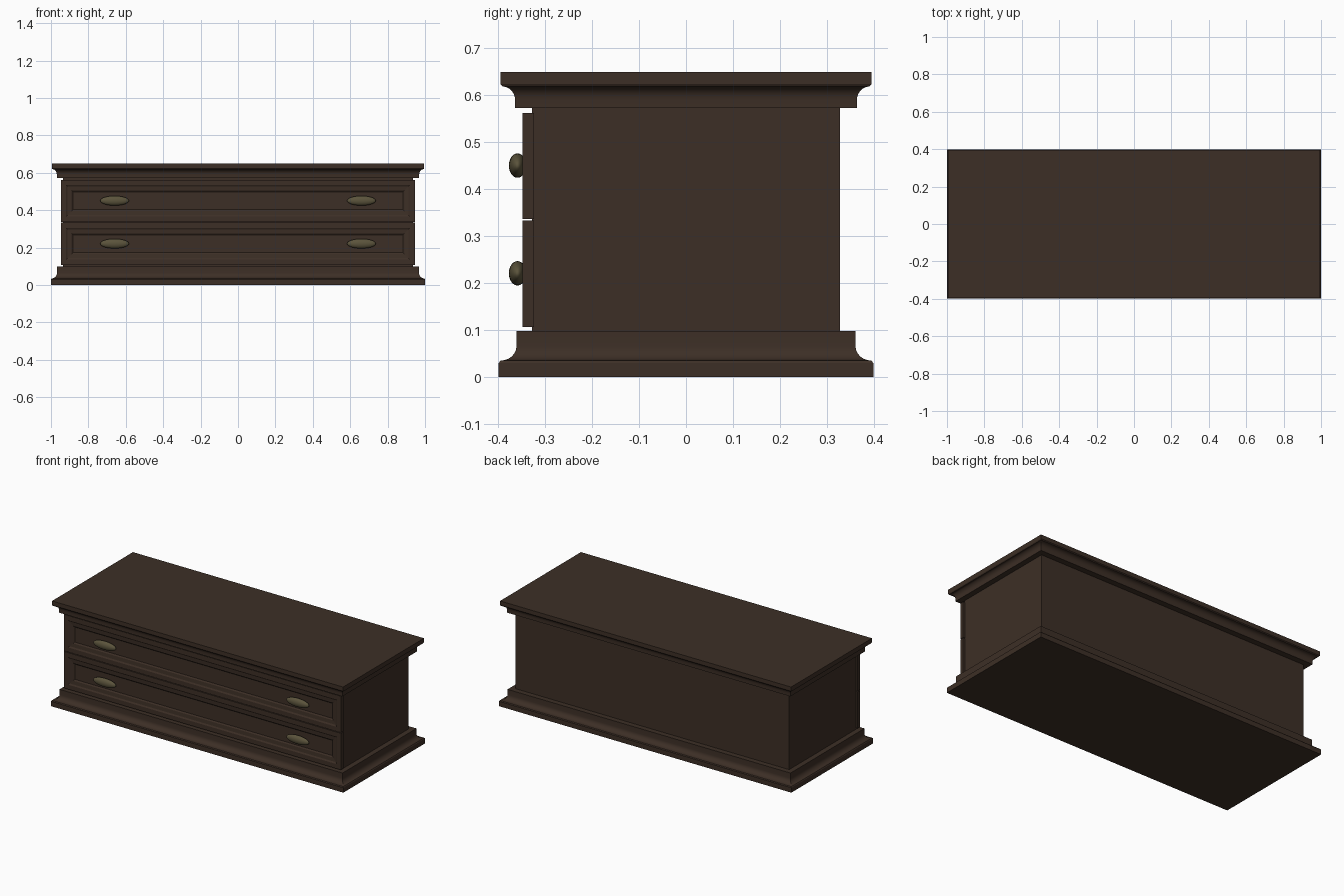
import bpy, bmesh, math

if "Cube" in bpy.data.objects:
    bpy.data.objects.remove(bpy.data.objects["Cube"])


def material(name, rgb):
    m = bpy.data.materials.new(name)
    m.diffuse_color = (*rgb, 1)
    m.use_nodes = True
    m.node_tree.nodes["Principled BSDF"].inputs["Base Color"].default_value = m.diffuse_color
    return m


WOOD = material("dark_wood", (0.046, 0.028, 0.019))
BRASS = material("aged_brass", (0.105, 0.088, 0.045))


def finish(name, bm, mat, smooth=None):
    bmesh.ops.recalc_face_normals(bm, faces=bm.faces[:])
    me = bpy.data.meshes.new(name)
    bm.to_mesh(me)
    bm.free()
    ob = bpy.data.objects.new(name, me)
    bpy.context.collection.objects.link(ob)
    me.materials.append(mat)
    if smooth:
        bpy.ops.object.select_all(action='DESELECT')
        ob.select_set(True)
        bpy.context.view_layer.objects.active = ob
        bpy.ops.object.shade_smooth_by_angle(angle=math.radians(smooth))
    return ob


def box_bm(x0, x1, y0, y1, z0, z1):
    bm = bmesh.new()
    bmesh.ops.create_cube(bm, size=1)
    for v in bm.verts:
        v.co.x = x0 if v.co.x < 0 else x1
        v.co.y = y0 if v.co.y < 0 else y1
        v.co.z = z0 if v.co.z < 0 else z1
    return bm


def moulding(name, hx, hy, profile):
    """Stack of mitred rectangles; profile holds (inset, z) from bottom to top."""
    bm = bmesh.new()
    rings = []
    for d, z in profile:
        x, y = hx - d * 0.85, hy - d
        rings.append([bm.verts.new((sx * x, sy * y, z))
                      for sx, sy in ((-1, -1), (1, -1), (1, 1), (-1, 1))])
    for a, b in zip(rings, rings[1:]):
        for i in range(4):
            j = (i + 1) % 4
            bm.faces.new((a[i], a[j], b[j], b[i]))
    bm.faces.new(rings[0][::-1])
    bm.faces.new(rings[-1])
    return finish(name, bm, WOOD, 30)


def cove(d0, z0, d1, z1, n=6):
    """Concave quarter curve, flat-ish at the (d0, z0) end and upright at (d1, z1)."""
    return [(d0 + (d1 - d0) * math.sin(t), z0 + (z1 - z0) * (1 - math.cos(t)))
            for t in (math.pi / 2 * i / n for i in range(n + 1))]


# plinth and top slab with cove mouldings
moulding("plinth", 1.0, 0.399,
         [(0, 0), (0, 0.03)] + cove(0.004, 0.035, 0.038, 0.066) + [(0.038, 0.098)])
moulding("top_slab", 0.995, 0.395,
         [(0.031, 0.573)] + cove(0.004, 0.619, 0.031, 0.590)[::-1] + [(0, 0.624), (0, 0.65)])

# carcass
finish("carcass", box_bm(-0.935, 0.935, -0.328, 0.328, 0.09, 0.58), WOOD)

# drawer fronts with stepped, recessed panels, and their pulls
for label, z0, z1 in (("lower", 0.107, 0.333), ("upper", 0.337, 0.562)):
    bm = box_bm(-0.947, 0.947, -0.348, -0.324, z0, z1)
    bm.faces.ensure_lookup_table()
    bm.normal_update()
    front = [f for f in bm.faces if f.normal.y < -0.9]
    for width, depth in ((0.028, 0), (0.008, -0.005), (0.022, -0.002), (0.008, -0.006)):
        bmesh.ops.inset_region(bm, faces=front, thickness=width, depth=depth,
                               use_even_offset=True)
    finish(label + "_drawer", bm, WOOD)

    zc = (z0 + z1) / 2 + 0.001
    for side, x in (("left", -0.66), ("right", 0.66)):
        bm = bmesh.new()
        bmesh.ops.create_uvsphere(bm, u_segments=24, v_segments=14, radius=1)
        for v in bm.verts:
            v.co = (x + v.co.z * 0.077, -0.359 + v.co.x * 0.0185, zc + v.co.y * 0.026)
        finish(f"{label}_{side}_pull", bm, BRASS, 40)
        # short foot joining the pull to the panel
        finish(f"{label}_{side}_pull_foot",
               box_bm(x - 0.03, x + 0.03, -0.35, -0.33, zc - 0.01, zc + 0.01), BRASS)
